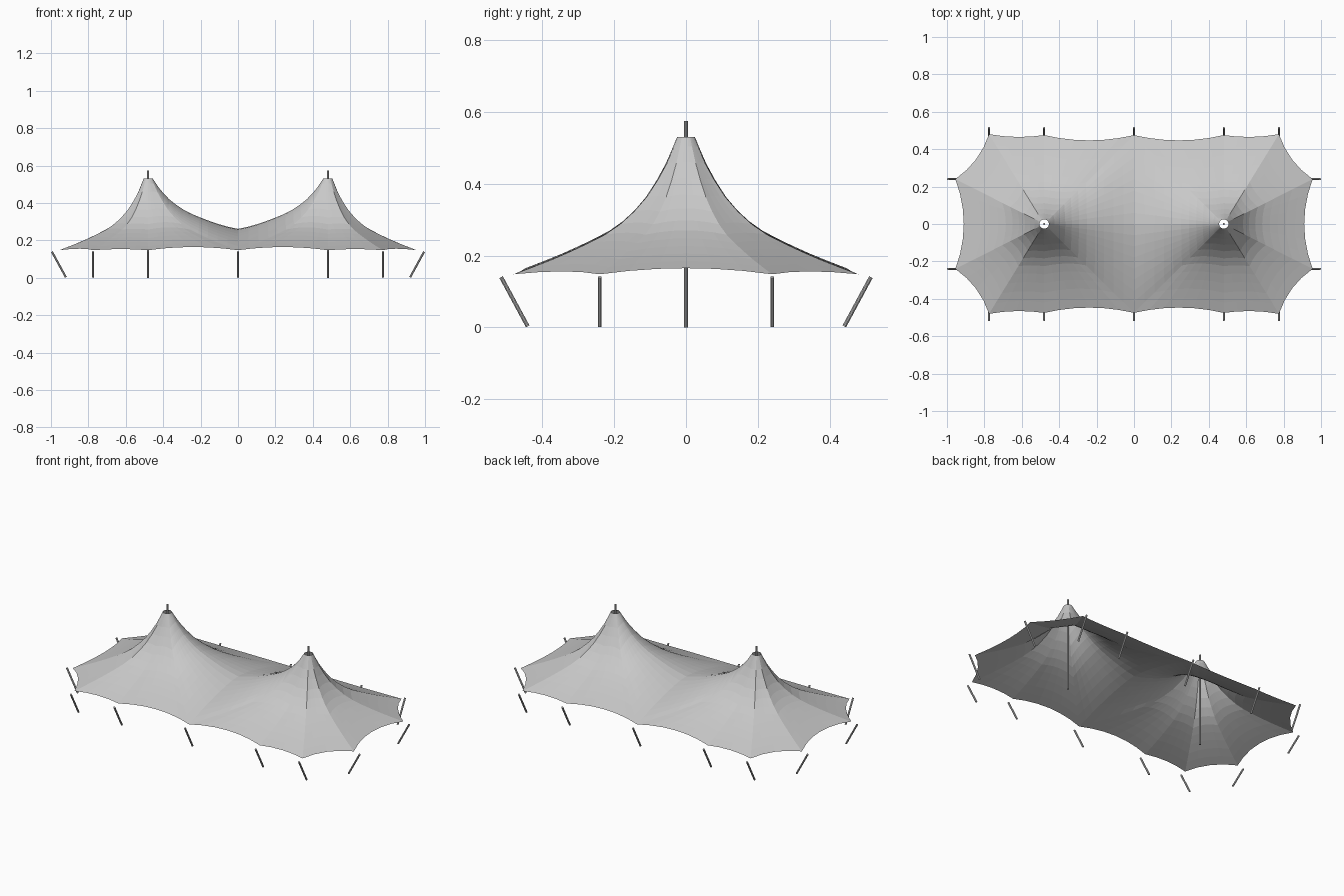
import bpy
import math
from mathutils import Vector

cube = bpy.data.objects.get("Cube")
if cube:
    bpy.data.objects.remove(cube, do_unlink=True)

PEAK = Vector((0.48, 0))
TOP, RIM, EDGE, SADDLE = 0.53, 0.025, 0.148, 0.262
RINGS = 12


def make_material(name, rgb):
    mat = bpy.data.materials.new(name)
    mat.use_nodes = True
    color = (*rgb, 1)
    mat.diffuse_color = color
    mat.node_tree.nodes["Principled BSDF"].inputs["Base Color"].default_value = color
    return mat


grey = make_material("light grey", (0.58, 0.58, 0.58))


def scallop(a, b, sag, lift, steps, start=0.0):
    """Edge points from a to b, bowed inward and raised between the anchors."""
    a, b = Vector(a), Vector(b)
    d = (b - a).normalized()
    inward = Vector((-d.y, d.x))
    pts = []
    for i in range(steps):
        k = start + (1 - start) * i / steps
        bow = 4 * k * (1 - k)
        p = a.lerp(b, k) + inward * sag * bow
        pts.append((p, EDGE + lift * bow, 0.0))
    return pts


def profile(t, seam):
    """Height fraction from rim to edge; the seam side levels out at the saddle."""
    keys = [(0, 1), (0.045, 0.87), (0.09, 0.755), (0.18, 0.58), (0.31, 0.40),
            (0.45, 0.285), (0.59, 0.20), (0.8, 0.09), (1, 0)]
    for (t0, f0), (t1, f1) in zip(keys, keys[1:]):
        if t <= t1:
            f = f0 + (f1 - f0) * (t - t0) / (t1 - t0)
            break
    level = f + 0.2 * t * (1 - t) * (0.62 - t) * 2
    return f + (level - f) * seam


# Outline of one quarter of the canopy, counterclockwise around the peak
outline = scallop((0.955, -0.24), (0.955, 0.24), 0.045, 0.017, 3, 0.5)
outline += scallop((0.955, 0.24), (0.775, 0.48), 0.025, 0.008, 4)
outline += scallop((0.775, 0.48), (0.48, 0.475), 0.012, 0.006, 4)
outline += scallop((0.48, 0.475), (0, 0.475), 0.028, 0.017, 6)
for i in range(9):
    u = 1 - i / 8
    outline.append((Vector((0, 0.475 * u)), EDGE + (SADDLE - EDGE) * (1 - u ** 1.5), 1 - u))

# Canopy: rings from the rim out to the outline, mirrored to four quarters
verts, faces = [], []
for p, z_end, seam in outline:
    rim = PEAK + (p - PEAK).normalized() * RIM
    for j in range(RINGS + 1):
        t = (j / RINGS) ** 1.5
        q = rim.lerp(p, t)
        verts.append((q.x, q.y, z_end + (TOP - z_end) * profile(t, seam)))
row = RINGS + 1
for i in range(len(outline) - 1):
    for j in range(RINGS):
        a = i * row + j
        faces.append((a, a + 1, a + row + 1, a + row))
mesh = bpy.data.meshes.new("canopy")
mesh.from_pydata(verts, [], faces)
mesh.materials.append(grey)
canopy = bpy.data.objects.new("canopy", mesh)
bpy.context.collection.objects.link(canopy)
mirror = canopy.modifiers.new("four quarters", 'MIRROR')
mirror.use_axis = (True, True, False)
mirror.merge_threshold = 0.0005


def pole(name, base, tip, radius=0.0055):
    base, tip = Vector(base), Vector(tip)
    d = tip - base
    bpy.ops.mesh.primitive_cylinder_add(vertices=10, radius=radius, depth=d.length,
                                        location=(base + tip) / 2)
    ob = bpy.context.object
    ob.name = name
    ob.rotation_euler = d.to_track_quat('Z', 'Y').to_euler()
    ob.data.materials.append(grey)


# Tall poles through the two peaks
for s in (-1, 1):
    pole("centre_pole", (s * PEAK.x, 0, 0), (s * PEAK.x, 0, 0.575))

# Slanted poles around the edge, leaning outward
for s in (-1, 1):
    for x in (-0.775, -0.48, 0, 0.48, 0.775):
        pole("side_pole", (x, s * 0.441, 0.003), (x, s * 0.515, 0.14))
    for y in (-0.24, 0.24):
        pole("end_pole", (s * 0.92, y, 0.003), (s * 0.995, y, 0.14))
